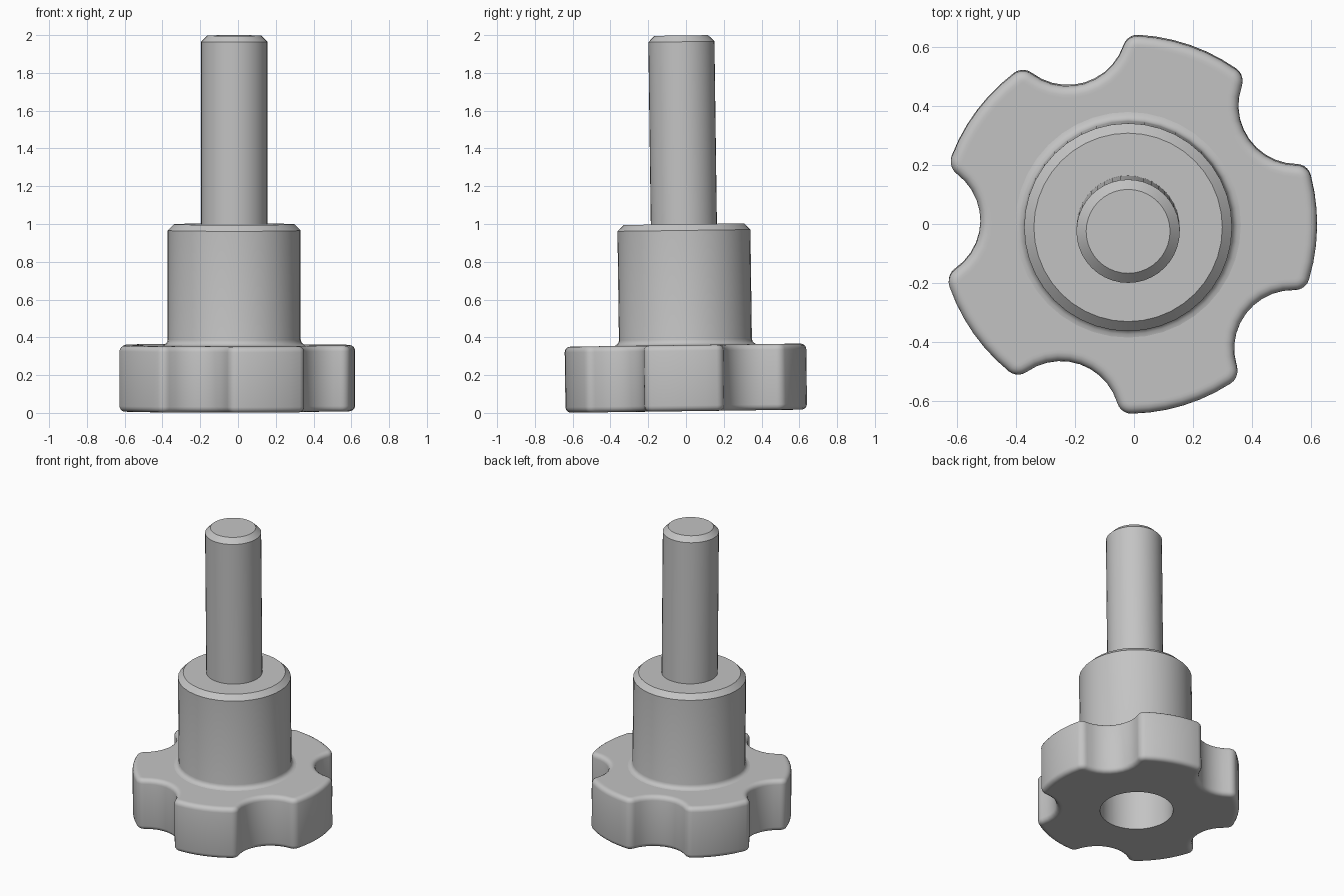
import bpy, bmesh
from math import sin, cos, pi, atan2, hypot, sqrt, radians

if "Cube" in bpy.data.objects:
    bpy.data.objects.remove(bpy.data.objects["Cube"], do_unlink=True)

grey = bpy.data.materials.new("plain grey")
grey.use_nodes = True
COLOUR = (0.55, 0.55, 0.55, 1)
grey.diffuse_color = COLOUR
grey.node_tree.nodes["Principled BSDF"].inputs["Base Color"].default_value = COLOUR

# Shared sizes
LOBES, SIDES = 5, 40
RIM, CORNER, SCOOP, SCOOP_DIST = 0.64, 0.05, 0.20, 0.70
THICK, ROUND = 0.35, 0.03
HOLE, HOLE_DEPTH = 0.228, 0.70
HUB, HUB_TOP = 0.352, 0.99
SHAFT, SHAFT_TOP, CHAMFER = 0.175, 1.989, 0.033


def arc(cx, cy, r, a0, a1, n):
    return [(cx + r * cos(a0 + (a1 - a0) * i / n), cy + r * sin(a0 + (a1 - a0) * i / n))
            for i in range(n + 1)]


def star(inset=0.0):
    """Scalloped outline: scoops, rounded corners and rim arcs, offset inward."""
    reach = RIM - CORNER
    a = (SCOOP_DIST**2 + reach**2 - (SCOOP + CORNER)**2) / (2 * SCOOP_DIST)
    b = sqrt(reach**2 - a**2)
    corner_angle = atan2(b, a)
    toward = atan2(b, a - SCOOP_DIST)
    step = 2 * pi / LOBES
    # One period: scoop, corner, rim, corner
    period = arc(SCOOP_DIST, 0, SCOOP + inset, 2 * pi - toward, toward, 10)
    period += arc(a, b, CORNER - inset, toward - pi, corner_angle, 5)[1:]
    period += arc(0, 0, RIM - inset, corner_angle, step - corner_angle, 6)[1:]
    c, s = cos(step), sin(step)
    ax, ay = a * c + b * s, a * s - b * c
    period += arc(ax, ay, CORNER - inset, step - corner_angle,
                  step + pi - toward, 5)[1:-1]
    points = []
    for k in range(LOBES):
        t = pi / LOBES + k * step - radians(1)
        points += [(x * cos(t) - y * sin(t), x * sin(t) + y * cos(t)) for x, y in period]
    return points


def circle(r, n=SIDES):
    return [(r * cos(2 * pi * i / n), r * sin(2 * pi * i / n)) for i in range(n)]


def loft(name, rings, cap_first=False, cap_last=False):
    """Skin a stack of (outline, z) rings with equal point counts."""
    bm = bmesh.new()
    loops = [[bm.verts.new((x, y, z)) for x, y in pts] for pts, z in rings]
    n = len(loops[0])
    for low, high in zip(loops, loops[1:]):
        for i in range(n):
            j = (i + 1) % n
            bm.faces.new((low[i], low[j], high[j], high[i]))
    if cap_first:
        bm.faces.new(loops[0][::-1])
    if cap_last:
        bm.faces.new(loops[-1])
    mesh = bpy.data.meshes.new(name)
    bm.to_mesh(mesh)
    bm.free()
    mesh.materials.append(grey)
    obj = bpy.data.objects.new(name, mesh)
    bpy.context.collection.objects.link(obj)
    # The whole part leans very slightly
    obj.location = (-0.02, 0.002, 0.009)
    obj.rotation_euler = (0.0135, 0, 0)
    return obj


# Scalloped grip with rounded rims and a blind hole underneath
base = star()


def round_ring(r):
    return [(x * r / hypot(x, y), y * r / hypot(x, y)) for x, y in base]


quarter = [i * pi / 8 for i in range(5)]
grip = [(round_ring(HOLE), HOLE_DEPTH), (round_ring(HOLE), 0), (star(0.04), 0)]
grip += [(star(ROUND * (1 - sin(t))), ROUND * (1 - cos(t))) for t in quarter]
grip += [(star(ROUND * (1 - cos(t))), THICK - ROUND * (1 - sin(t))) for t in quarter]
grip += [(star(0.04), THICK), (round_ring(HUB - 0.02), THICK)]
parts = [loft("scalloped_grip", grip, cap_first=True)]

# Hub with a filleted foot and chamfered top
hub = [(circle(HUB + ROUND * (1 - sin(t))), THICK + ROUND * (1 - cos(t))) for t in quarter]
hub += [(circle(HUB), HUB_TOP - CHAMFER), (circle(HUB - CHAMFER), HUB_TOP)]
parts.append(loft("hub", hub, cap_last=True))

# Shaft with a chamfered tip
shaft = [(circle(SHAFT), HUB_TOP - 0.02), (circle(SHAFT), SHAFT_TOP - CHAMFER),
         (circle(SHAFT - CHAMFER), SHAFT_TOP)]
parts.append(loft("shaft", shaft, cap_last=True))

bpy.ops.object.select_all(action='DESELECT')
for part in parts:
    part.select_set(True)
bpy.context.view_layer.objects.active = parts[0]
bpy.ops.object.shade_smooth_by_angle(angle=radians(30))
